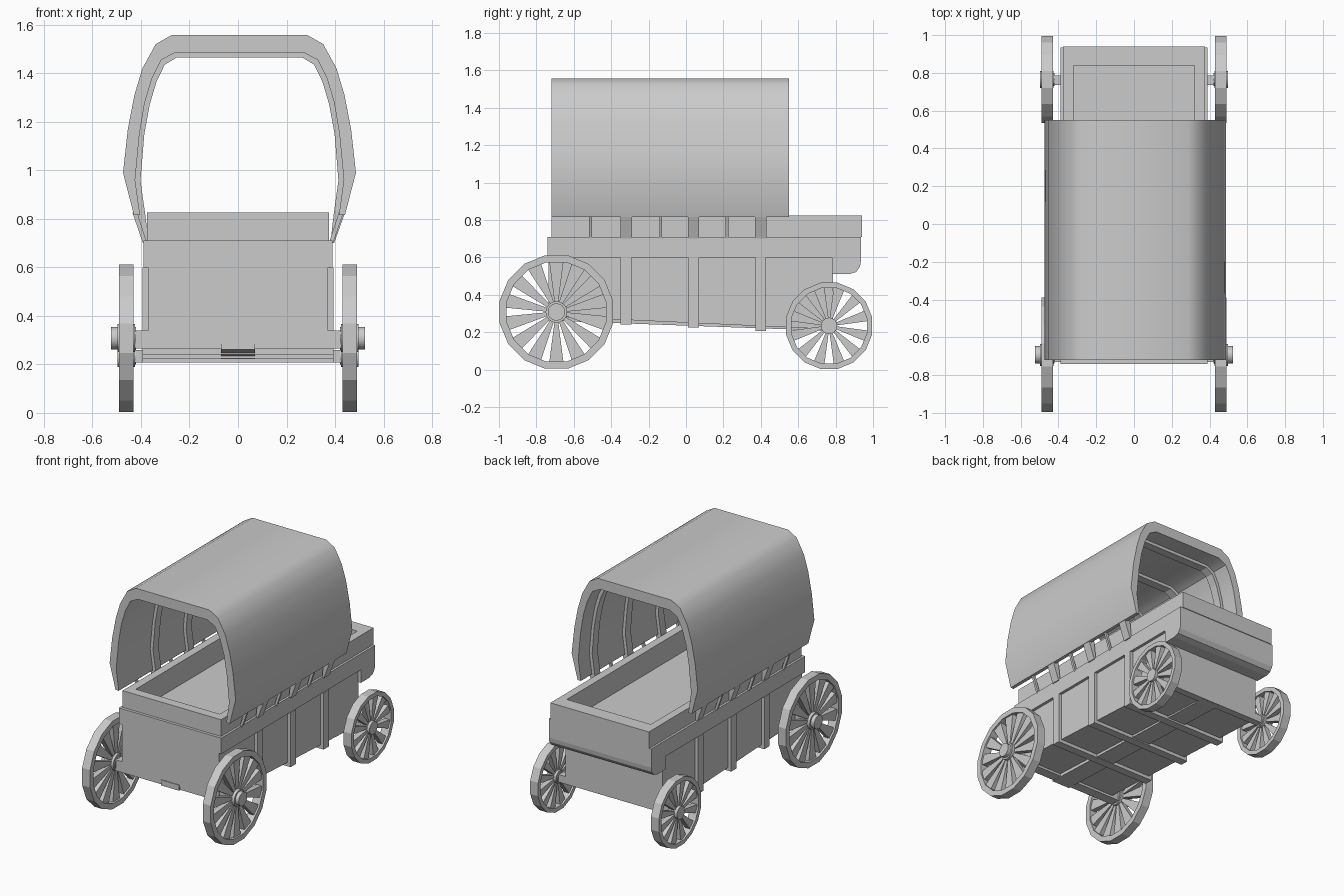
import bpy, bmesh, math
from mathutils import Vector

if "Cube" in bpy.data.objects:
    bpy.data.objects.remove(bpy.data.objects["Cube"])


def make(name, bm, smooth=False):
    bmesh.ops.recalc_face_normals(bm, faces=bm.faces)
    me = bpy.data.meshes.new(name)
    bm.to_mesh(me)
    bm.free()
    ob = bpy.data.objects.new(name, me)
    bpy.context.collection.objects.link(ob)
    if smooth:
        bpy.context.view_layer.objects.active = ob
        ob.select_set(True)
        bpy.ops.object.shade_smooth_by_angle(angle=math.radians(35))
        ob.select_set(False)
    return ob


def prism(name, pts, axis, a, b, smooth=False):
    """Extrude a closed 2D outline along x (pts = y,z) or y (pts = x,z)."""
    def place(p, t):
        return (t, p[0], p[1]) if axis == 'x' else (p[0], t, p[1])
    bm = bmesh.new()
    lo = [bm.verts.new(place(p, a)) for p in pts]
    hi = [bm.verts.new(place(p, b)) for p in pts]
    bm.faces.new(lo)
    bm.faces.new(hi)
    n = len(pts)
    for i in range(n):
        j = (i + 1) % n
        bm.faces.new((lo[i], lo[j], hi[j], hi[i]))
    return make(name, bm, smooth)


def box(name, x0, x1, y0, y1, z0, z1):
    return prism(name, [(y0, z0), (y1, z0), (y1, z1), (y0, z1)], 'x', x0, x1)


def arch(name, outer, inner, y0, y1, smooth=False):
    """Symmetric arch strip between two half profiles, bottom to top."""
    dx = 0.006
    o = outer + [(-x, z) for x, z in reversed(outer)]
    i = inner + [(-x, z) for x, z in reversed(inner)]
    bm = bmesh.new()
    rows = []
    for p, q in zip(o, i):
        rows.append([bm.verts.new((c[0] + dx, y, c[1]))
                     for c, y in ((p, y0), (p, y1), (q, y1), (q, y0))])
    for r, s in zip(rows, rows[1:]):
        for k in range(4):
            m = (k + 1) % 4
            bm.faces.new((r[k], r[m], s[m], s[k]))
    bm.faces.new(rows[0])
    bm.faces.new(rows[-1])
    return make(name, bm, smooth)


def bottom(y):
    return 0.285 - (y + 0.74) * 0.046


# lower body with sloping underside
prism('lower_body', [(-0.735, bottom(-0.735)), (0.785, bottom(0.785)),
                     (0.785, 0.62), (-0.735, 0.62)], 'x', -0.37, 0.37)

# open-topped plank walls: lower course and slightly inset upper course
for n, w, y0, y1, z0, z1 in (('lower', 0.39, -0.74, 0.935, 0.60, 0.71),
                             ('upper', 0.375, -0.72, 0.94, 0.71, 0.825)):
    for s, side in ((-1, 'left'), (1, 'right')):
        a, b = sorted((s * 0.32, s * w))
        box(f'{n}_plank_{side}', a, b, y0, y1, z0, z1)
    box(f'{n}_plank_front', -0.32, 0.32, y0, -0.655, z0, z1)
    box(f'{n}_plank_back', -0.32, 0.32, 0.84, y1, z0, z1)
box('floor', -0.32, 0.32, -0.655, 0.84, 0.60, 0.67)

# rounded overhang at the back
prism('back_overhang', [(0.78, 0.61), (0.78, 0.51), (0.87, 0.51), (0.91, 0.522),
                        (0.93, 0.55), (0.935, 0.58), (0.935, 0.61)],
      'x', -0.39, 0.39)

# side posts and cross beams below
POSTS = (-0.32, 0.04, 0.40)
for k, y in enumerate(POSTS):
    zb = bottom(y) - 0.025
    for s in (-1, 1):
        a, b = sorted((s * 0.36, s * 0.393))
        box(f'side_post_{k}_{s}', a, b, y - 0.029, y + 0.029, zb, 0.60)
    box(f'cross_beam_{k}', -0.37, 0.37, y - 0.029, y + 0.029, zb, bottom(y) + 0.02)
prism('centre_beam', [(-0.74, 0.262), (0.78, 0.207), (0.78, 0.24), (-0.74, 0.30)],
      'x', -0.07, 0.07)

# canopy cover and its supporting hoops
outer = [(0.435, 0.816), (0.48, 0.99), (0.46, 1.17), (0.433, 1.31),
         (0.40, 1.42), (0.345, 1.52), (0.28, 1.557)]
inner = [(0.41, 0.816), (0.43, 0.96), (0.412, 1.15), (0.39, 1.28),
         (0.36, 1.38), (0.322, 1.455), (0.265, 1.485)]
hoop_in = [(0.388, 0.816), (0.408, 0.957), (0.392, 1.15), (0.37, 1.27),
           (0.342, 1.365), (0.308, 1.435), (0.26, 1.464)]
arch('canopy', outer, inner, -0.72, 0.55, True)
hoop_out = [(x + 0.008, z + 0.008) for x, z in inner]
for k, y in enumerate(POSTS):
    arch(f'hoop_{k}', [(0.39, 0.70), (0.432, 0.816)] + hoop_out[1:],
         [(0.375, 0.70)] + hoop_in, y - 0.03, y + 0.03)
# thin canopy ties between the hoops
for k, y in enumerate((-0.51, -0.135, 0.22)):
    for s in (-1, 1):
        prism(f'canopy_tie_{k}_{s}',
              [(s * 0.375, 0.70), (s * 0.392, 0.70), (s * 0.435, 0.825),
               (s * 0.415, 0.825)], 'y', y - 0.008, y + 0.008)


def ring(name, x0, x1, y, z, r0, r1, sides):
    bm = bmesh.new()
    rows = []
    for i in range(sides):
        a = 2 * math.pi * (i + 0.5) / sides
        c, s = math.cos(a), math.sin(a)
        rows.append([bm.verts.new((x, y + r * c, z + r * s))
                     for x, r in ((x0, r0), (x1, r0), (x1, r1), (x0, r1))])
    for i in range(sides):
        r, t = rows[i], rows[(i + 1) % sides]
        for k in range(4):
            m = (k + 1) % 4
            bm.faces.new((r[k], r[m], t[m], t[k]))
    return make(name, bm)


def disc(name, x0, x1, y, z, r, sides=16):
    pts = [(y + r * math.cos(2 * math.pi * i / sides),
            z + r * math.sin(2 * math.pi * i / sides)) for i in range(sides)]
    return prism(name, pts, 'x', *sorted((x0, x1)), smooth=True)


# wheels: rim, wedge spokes, hub and cap
def wheel(name, s, y, z, r, hub, reach, spokes):
    rim = r * 0.88
    ring(name + '_rim', s * 0.43, s * 0.49, y, z, rim, r / math.cos(math.pi / 16) * 0.985, 16)
    for i in range(spokes):
        a = 2 * math.pi * (i + 0.5) / spokes
        d, t = Vector((math.cos(a), math.sin(a))), Vector((-math.sin(a), math.cos(a)))
        c = Vector((y, z))
        w0, w1 = hub * 0.16, r * 0.125
        pts = [c + d * hub * 0.8 - t * w0, c + d * rim * 1.01 - t * w1,
               c + d * rim * 1.01 + t * w1, c + d * hub * 0.8 + t * w0]
        prism(f'{name}_spoke_{i}', pts, 'x', *sorted((s * 0.442, s * 0.478)))
    disc(name + '_hub', s * 0.425, s * 0.497, y, z, hub)
    disc(name + '_cap', s * 0.42, s * reach, y, z, hub * 0.8)


for s, side in ((-1, 'left'), (1, 'right')):
    wheel('large_wheel_' + side, s, -0.693, 0.308, 0.308, 0.058, 0.523, 14)
    wheel('small_wheel_' + side, s, 0.765, 0.234, 0.234, 0.044, 0.497, 12)

# axles
box('large_axle', -0.43, 0.43, -0.73, -0.66, 0.265, 0.34)
box('small_axle', -0.43, 0.43, 0.735, 0.785, 0.208, 0.26)
